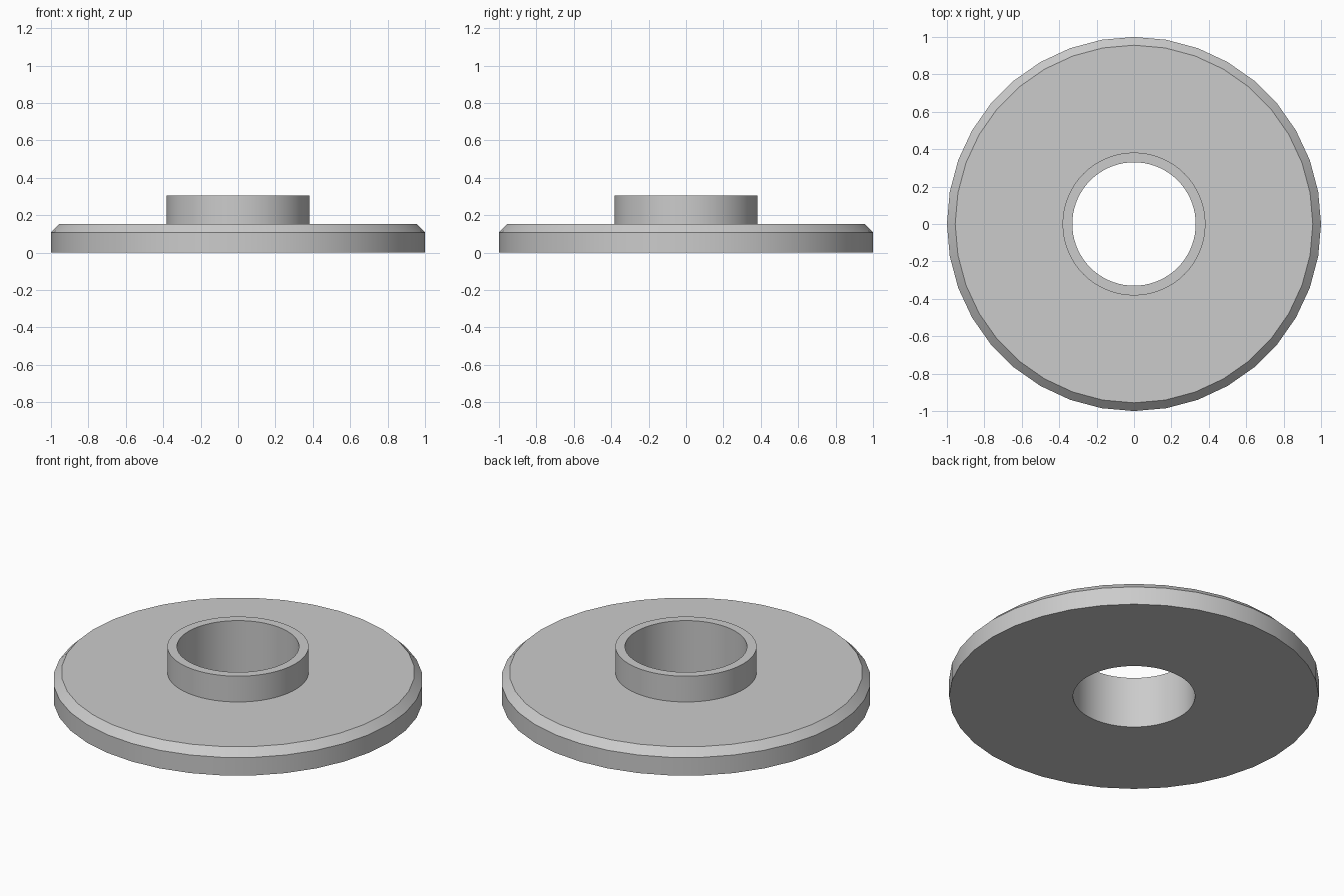
import bpy, bmesh
from math import sin, cos, pi, radians

if "Cube" in bpy.data.objects:
    bpy.data.objects.remove(bpy.data.objects["Cube"])

bm = bmesh.new()
RIM, HUB = 36, 72  # side counts of the coarse rim and the fine hub


def ring(r, z, n):
    return [bm.verts.new((r * cos(2 * pi * i / n), r * sin(2 * pi * i / n), z)) for i in range(n)]


def band(a, b):
    """Join two rings; the second may have a whole multiple of the first's points."""
    n, k = len(a), len(b) // len(a)
    for i in range(n):
        inner = [b[(k * i + j) % len(b)] for j in range(k, -1, -1)]
        bm.faces.new([a[i], a[(i + 1) % n]] + inner)


# Chamfered disc, raised collar and through bore, from underside round to the bore
profile = [
    (0.33, 0.0, HUB),
    (1.0, 0.0, RIM), (1.0, 0.108, RIM), (0.956, 0.152, RIM),
    (0.382, 0.152, HUB), (0.382, 0.306, HUB), (0.33, 0.306, HUB),
]
rings = [ring(*p) for p in profile]
for a, b in zip(rings[1:], rings[2:] + rings[:1]):
    band(a, b)
band(rings[1], rings[0])
bmesh.ops.recalc_face_normals(bm, faces=bm.faces[:])

mesh = bpy.data.meshes.new("flanged_bushing")
bm.to_mesh(mesh)
bm.free()
obj = bpy.data.objects.new("flanged_bushing", mesh)
bpy.context.collection.objects.link(obj)
bpy.context.view_layer.objects.active = obj
obj.select_set(True)
bpy.ops.object.shade_smooth_by_angle(angle=radians(30))
